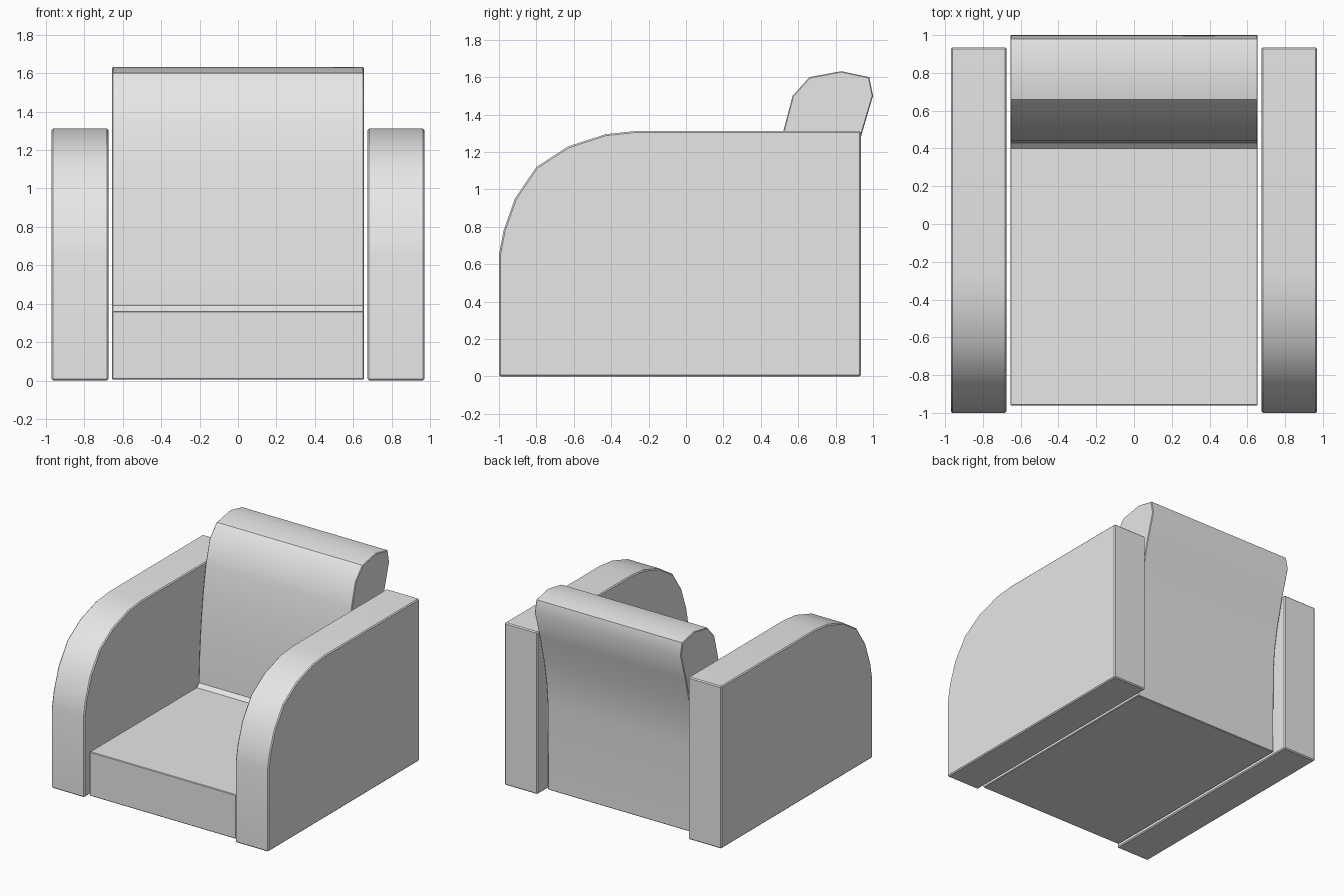
import bpy
import bmesh
import math

cube = bpy.data.objects.get("Cube")
if cube:
    bpy.data.objects.remove(cube, do_unlink=True)

# One plain upholstery colour
fabric = bpy.data.materials.new("light_grey_fabric")
fabric.use_nodes = True
grey = (0.8, 0.8, 0.8, 1.0)
fabric.diffuse_color = grey
fabric.node_tree.nodes["Principled BSDF"].inputs["Base Color"].default_value = grey


def extrude_profile(name, profile, x0, x1, chamfer):
    """Extrude a (y, z) side profile from x0 to x1 and chamfer its hard edges."""
    bm = bmesh.new()
    face = bm.faces.new([bm.verts.new((x0, y, z)) for y, z in profile])
    ext = bmesh.ops.extrude_face_region(bm, geom=[face])
    moved = [g for g in ext["geom"] if isinstance(g, bmesh.types.BMVert)]
    bmesh.ops.translate(bm, verts=moved, vec=(x1 - x0, 0, 0))
    bmesh.ops.recalc_face_normals(bm, faces=bm.faces)
    hard = [e for e in bm.edges if e.calc_face_angle(0) > math.radians(75)]
    bmesh.ops.bevel(bm, geom=hard, offset=chamfer, segments=1,
                    affect='EDGES', clamp_overlap=True)
    mesh = bpy.data.meshes.new(name)
    bm.to_mesh(mesh)
    bm.free()
    mesh.materials.append(fabric)
    obj = bpy.data.objects.new(name, mesh)
    bpy.context.collection.objects.link(obj)
    bpy.ops.object.select_all(action='DESELECT')
    obj.select_set(True)
    bpy.context.view_layer.objects.active = obj
    bpy.ops.object.shade_smooth_by_angle(angle=math.radians(30))
    return obj


# Armrests: flat slabs with a rounded front top
arm_profile = [
    (-1.0, 0.0), (-1.0, 0.65), (-0.975, 0.78), (-0.915, 0.95), (-0.80, 1.12),
    (-0.63, 1.23), (-0.43, 1.295), (-0.27, 1.312), (0.935, 1.312), (0.935, 0.0),
]
for side, sign in (("left", 1), ("right", -1)):
    extrude_profile(side + "_armrest", arm_profile, sign * 0.675, sign * 0.97, 0.008)

# Seat block flowing into the leaning backrest with its thick headroll
body_profile = [
    (-0.96, 0.005), (-0.96, 0.362), (0.40, 0.362), (0.43, 0.39),
    (0.44, 0.62), (0.46, 0.88), (0.485, 1.10), (0.52, 1.31),
    (0.57, 1.50), (0.66, 1.60), (0.83, 1.632), (0.98, 1.60), (1.0, 1.50),
    (0.935, 1.28), (0.88, 1.05), (0.85, 0.88), (0.835, 0.70), (0.83, 0.005),
]
extrude_profile("seat_and_backrest", body_profile, -0.655, 0.655, 0.005)
